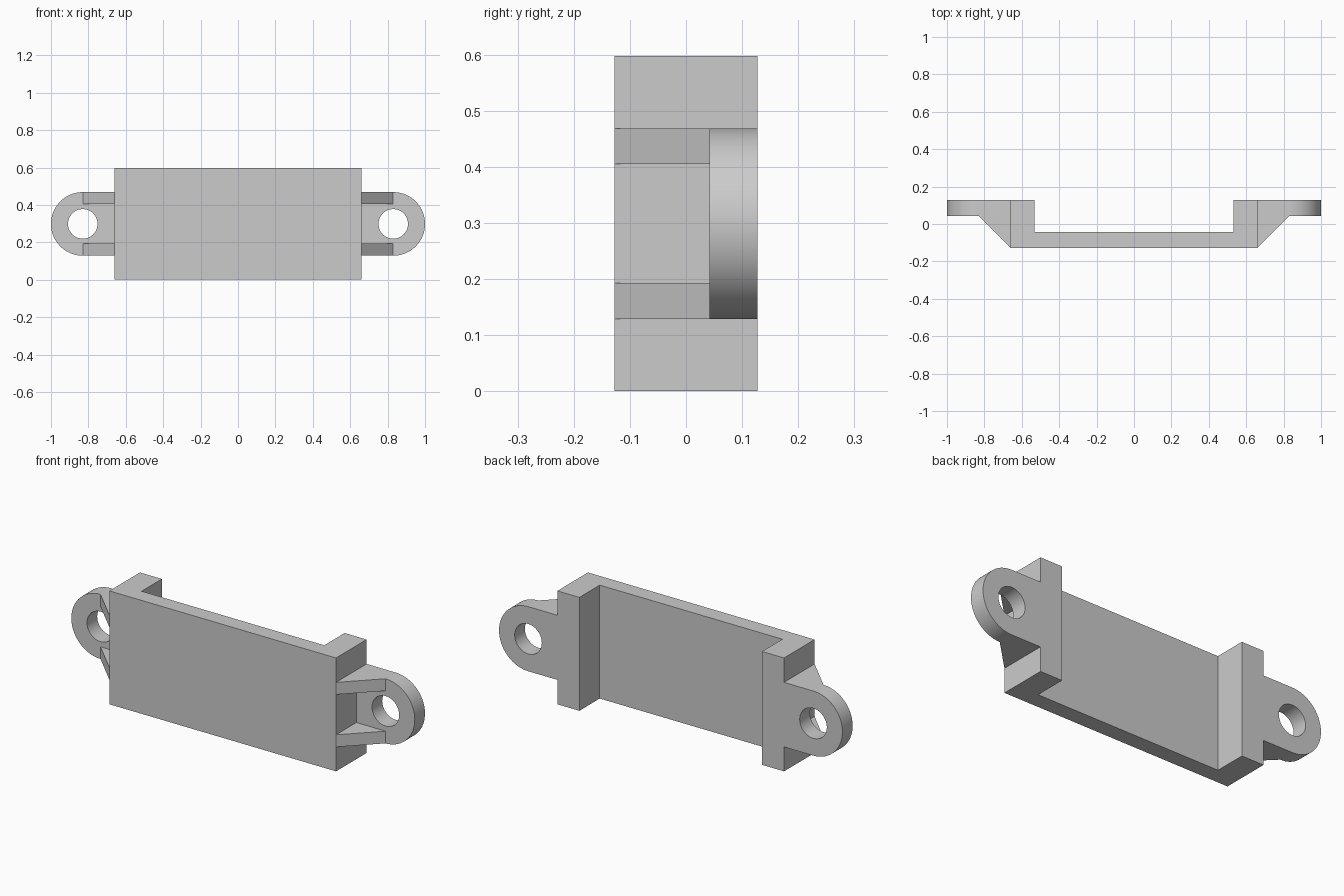
import bpy, bmesh
from math import cos, sin, pi
from mathutils import Vector

if "Cube" in bpy.data.objects:
    bpy.data.objects.remove(bpy.data.objects["Cube"])

HALF, INNER, HEIGHT = 0.66, 0.532, 0.597   # bracket half width, inner width, height
FRONT, BACK, STEP = -0.127, 0.127, 0.042   # depth levels
EAR_X, EAR_R, HOLE_R = 0.83, 0.17, 0.079
MID = HEIGHT / 2

grey = bpy.data.materials.new("light_grey")
grey.use_nodes = True
grey.diffuse_color = (0.6, 0.6, 0.6, 1)
grey.node_tree.nodes["Principled BSDF"].inputs["Base Color"].default_value = (0.6, 0.6, 0.6, 1)


def prism(name, points, offset):
    """Extrude a closed outline of 3D points along an offset."""
    bm = bmesh.new()
    face = bm.faces.new([bm.verts.new(p) for p in points])
    new = bmesh.ops.extrude_face_region(bm, geom=[face], use_keep_orig=True)["geom"]
    bmesh.ops.translate(bm, vec=offset, verts=[v for v in new if isinstance(v, bmesh.types.BMVert)])
    bmesh.ops.recalc_face_normals(bm, faces=bm.faces)
    mesh = bpy.data.meshes.new(name)
    bm.to_mesh(mesh)
    bm.free()
    mesh.materials.append(grey)
    obj = bpy.data.objects.new(name, mesh)
    bpy.context.collection.objects.link(obj)
    return obj


def arc(radius, start, end, steps, y):
    angles = [start + (end - start) * i / steps for i in range(steps + 1)]
    return [(EAR_X + radius * cos(a), y, MID + radius * sin(a)) for a in angles]


def activate(obj):
    bpy.ops.object.select_all(action="DESELECT")
    obj.select_set(True)
    bpy.context.view_layer.objects.active = obj


def mirror_x(obj):
    obj.modifiers.new("mirror", "MIRROR").use_clip = False


# Channel-shaped body: front plate with a wall at each end
right_half = [(INNER, STEP - 0.084), (INNER, BACK), (HALF, BACK), (HALF, FRONT)]
outline = right_half + [(-x, y) for x, y in reversed(right_half)]
prism("channel_body", [(x, y, 0) for x, y in outline], Vector((0, 0, HEIGHT)))

# Rounded mounting ears with a screw hole
tab = [(HALF, STEP, MID - EAR_R)] + arc(EAR_R, -pi / 2, pi / 2, 40, STEP) + [(HALF, STEP, MID + EAR_R)]
ear = prism("mounting_ears", tab, Vector((0, BACK - STEP, 0)))
cutter = prism("hole_cutter", arc(HOLE_R, 0, 2 * pi, 48, STEP - 0.1)[:-1], Vector((0, 0.4, 0)))
cutter.hide_render = True
cut = ear.modifiers.new("hole", "BOOLEAN")
cut.operation, cut.object, cut.solver = "DIFFERENCE", cutter, "EXACT"
activate(ear)
bpy.ops.object.modifier_apply(modifier="hole")
bpy.data.objects.remove(cutter)
bpy.ops.object.shade_smooth_by_angle()
mirror_x(ear)

# Triangular gussets bracing each ear above and below the hole
RIB = 0.064
for name, z in (("lower_gussets", MID - EAR_R), ("upper_gussets", MID + EAR_R - RIB)):
    triangle = [(HALF, FRONT, z), (EAR_X, STEP, z), (HALF, STEP, z)]
    mirror_x(prism(name, triangle, Vector((0, 0, RIB))))
